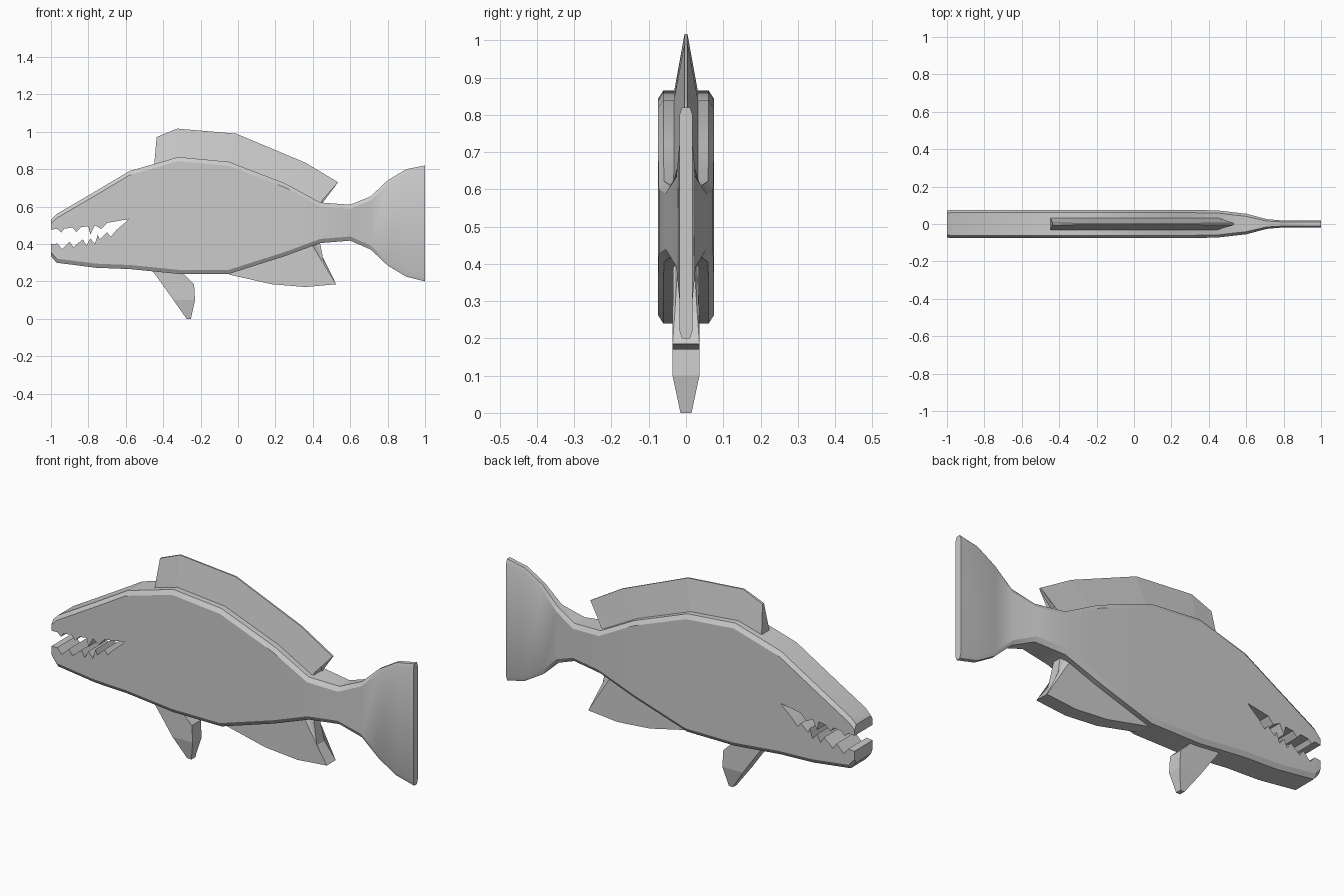
import bpy, bmesh, math

if "Cube" in bpy.data.objects:
    bpy.data.objects.remove(bpy.data.objects["Cube"])


def loft(name, rings):
    """Skin equal-length rings of points into a closed solid."""
    bm = bmesh.new()
    rows = [[bm.verts.new(p) for p in ring] for ring in rings]
    n = len(rows[0])
    for a, b in zip(rows, rows[1:]):
        for i in range(n):
            j = (i + 1) % n
            bm.faces.new((a[i], a[j], b[j], b[i]))
    bm.faces.new(rows[0])
    bm.faces.new(rows[-1])
    bmesh.ops.recalc_face_normals(bm, faces=bm.faces)
    mesh = bpy.data.meshes.new(name)
    bm.to_mesh(mesh)
    bm.free()
    ob = bpy.data.objects.new(name, mesh)
    bpy.context.collection.objects.link(ob)
    return ob


def select(ob):
    bpy.ops.object.select_all(action='DESELECT')
    ob.select_set(True)
    bpy.context.view_layer.objects.active = ob


def section(x, top, bot, w):
    """Tall slab cross-section with chamfered corners."""
    dy = min(0.014, w * 0.4)
    dz = 0.022
    half = [(w - dy, top), (w, top - dz), (w, bot + dz), (w - dy, bot)]
    pts = half + [(-y, z) for y, z in reversed(half)]
    return [(x, y, z) for y, z in pts]


def fin(name, spans):
    """Each span joins two edge points: (x, z, half width) and (x, z, half width)."""
    return loft(name, [[(ax, -aw, az), (ax, aw, az), (bx, bw, bz), (bx, -bw, bz)]
                       for ax, az, aw, bx, bz, bw in spans])


# Body and tail: x, top, bottom, half width
stations = [(-1, .53, .335, .073), (-.97, .56, .30, .075), (-.76, .683, .273, .075),
            (-.58, .79, .266, .075), (-.32, .865, .24, .075), (-.05, .84, .24, .075),
            (.25, .725, .335, .075), (.44, .622, .405, .073), (.6, .61, .418, .055),
            (.71, .655, .37, .026), (.8, .74, .285, .018), (.9, .80, .225, .018),
            (1, .82, .20, .018)]
body = loft("body", [section(*s) for s in stations])

# Mouth: zigzag wedge that leaves teeth on both jaws
upper = [(-1.05, .475), (-.965, .48), (-.945, .462), (-.93, .482), (-.885, .488),
         (-.865, .465), (-.84, .49), (-.80, .495), (-.79, .452), (-.765, .50),
         (-.73, .48), (-.70, .513), (-.585, .533)]
lower = [(-.60, .518), (-.65, .475), (-.68, .44), (-.70, .462), (-.74, .425),
         (-.75, .45), (-.765, .40), (-.79, .43), (-.81, .392), (-.83, .425),
         (-.88, .383), (-.90, .412), (-.94, .372), (-.965, .402), (-1.05, .395)]
cutter = loft("mouth_cutter", [[(x, y, z) for x, z in upper + lower] for y in (-.2, .2)])
cutter.hide_render = True
cut = body.modifiers.new("mouth", 'BOOLEAN')
cut.operation = 'DIFFERENCE'
cut.solver = 'EXACT'
cut.object = cutter
select(body)
bpy.ops.object.modifier_apply(modifier=cut.name)
bpy.data.objects.remove(cutter, do_unlink=True)
bpy.ops.object.shade_smooth_by_angle(angle=math.radians(25))

# Dorsal fin: wide at the root, thin at the rim
fin("dorsal_fin", [(-.45, .80, .036, -.435, .972, .006), (-.33, .84, .036, -.325, 1.017, .004),
                   (-.05, .82, .036, -.01, .99, .004), (.25, .70, .036, .36, .835, .004),
                   (.43, .61, .036, .535, .73, .005), (.445, .61, .034, .455, .665, .02)])

# Anal fin: slab under the rear belly
fin("anal_fin", [(-.10, .26, .035, -.04, .235, .035), (.08, .32, .035, .18, .185, .036),
                 (.25, .37, .035, .36, .17, .036), (.38, .42, .035, .525, .185, .036),
                 (.41, .42, .030, .465, .27, .030), (.43, .43, .022, .44, .40, .022)])

# Pelvic fin: slab narrowing to a point on the ground
fin("pelvic_fin", [(-.46, .26, .036, -.31, .26, .036), (-.405, .185, .036, -.235, .185, .036),
                   (-.345, .10, .036, -.23, .10, .036), (-.275, 0, .015, -.252, 0, .015)])
